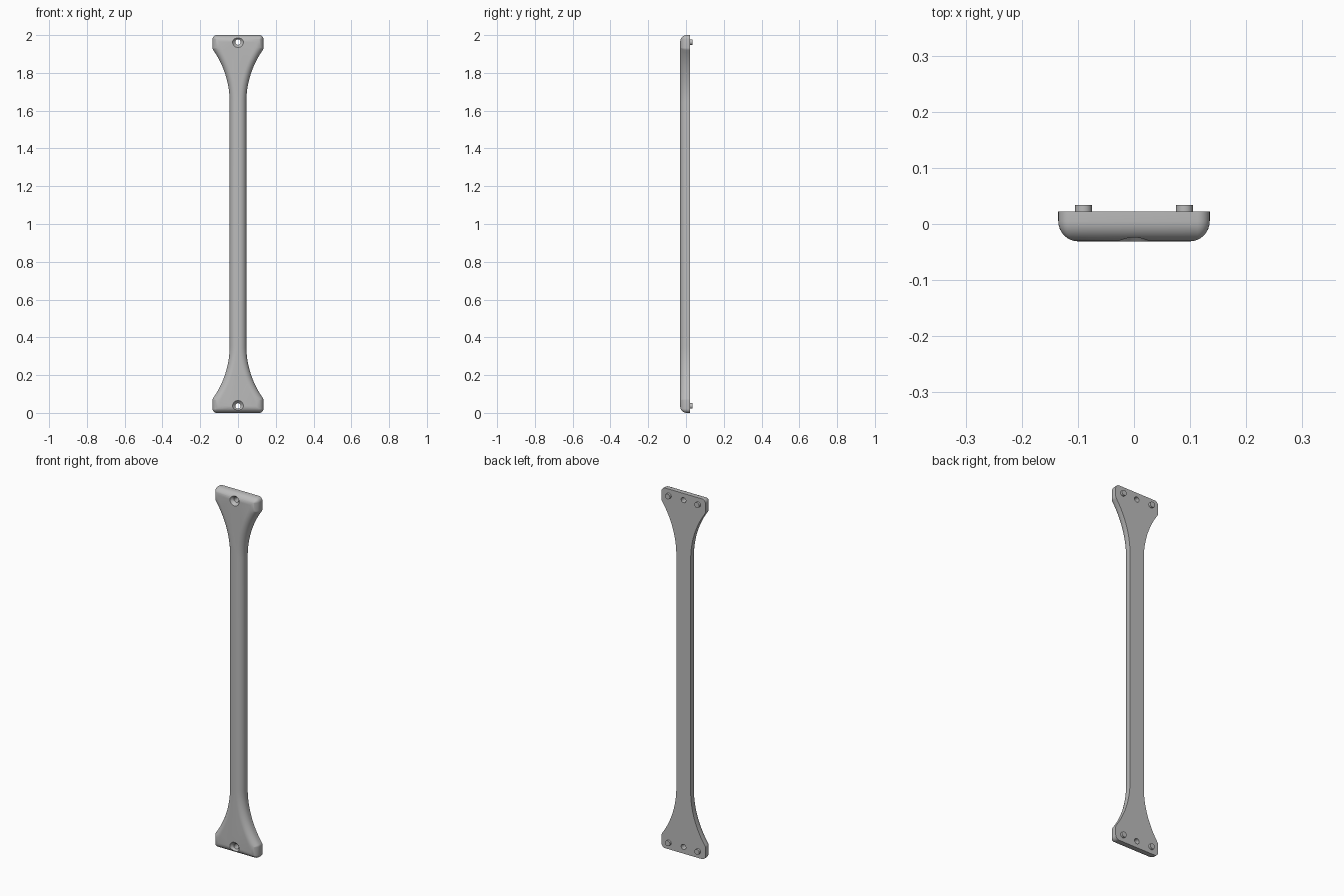
import bpy, bmesh, math
from mathutils import Matrix

if "Cube" in bpy.data.objects:
    bpy.data.objects.remove(bpy.data.objects["Cube"])

# Main dimensions
HALF_W, SHAFT_W, FLARE_R = 0.135, 0.044, 0.48
FLARE_Z, CORNER = 0.355, 0.022
FRONT, BACK, ROUND = -0.031, 0.022, 0.036
HOLE_Z, PEG_X = 0.037, 0.09

grey = bpy.data.materials.new("satin grey")
grey.use_nodes = True
grey.diffuse_color = (0.5, 0.5, 0.5, 1)
grey.node_tree.nodes["Principled BSDF"].inputs["Base Color"].default_value = grey.diffuse_color


def arc(cx, cz, r, start, end, steps):
    angles = [start + (end - start) * i / steps for i in range(steps + 1)]
    return [(cx + r * math.cos(a), cz + r * math.sin(a)) for a in angles]


def outline(inset):
    """Whole outline moved inwards: rounded foot, hollow flare, shaft, mirrored."""
    r = max(CORNER - inset, 0)
    cx = HALF_W - inset - r
    points = arc(cx, inset + r, r, -math.pi / 2, 0, 6)
    flare_x = SHAFT_W + FLARE_R
    reach = FLARE_R + inset
    bend = math.acos((flare_x - cx) / (reach + r))
    shoulder_z = FLARE_Z - (reach + r) * math.sin(bend)
    points += arc(cx, shoulder_z, r, 0, bend, 5)
    points += arc(flare_x, FLARE_Z, reach, math.pi + bend, math.pi, 18)
    side = points + [(x, 2 - z) for x, z in reversed(points)]
    return side + [(-x, z) for x, z in reversed(side)]


def finish(bm, name):
    mesh = bpy.data.meshes.new(name)
    bm.to_mesh(mesh)
    bm.free()
    obj = bpy.data.objects.new(name, mesh)
    bpy.context.collection.objects.link(obj)
    mesh.materials.append(grey)
    return obj


def turned(bm, x, z, y0, y1, r0, r1):
    """Round solid along y, from radius r0 at y0 to r1 at y1."""
    place = Matrix.Translation((x, (y0 + y1) / 2, z)) @ Matrix.Rotation(-math.pi / 2, 4, 'X')
    bmesh.ops.create_cone(bm, cap_ends=True, segments=32, radius1=r0, radius2=r1,
                          depth=y1 - y0, matrix=place)


def smooth(obj):
    bpy.ops.object.select_all(action='DESELECT')
    obj.select_set(True)
    bpy.context.view_layer.objects.active = obj
    bpy.ops.object.shade_smooth_by_angle(angle=math.radians(35))


# Handle body: flat back, straight edge, rounded front
bm = bmesh.new()
layers = [(0, BACK)]
for i in range(9):
    a = i / 8 * math.pi / 2
    layers.append((ROUND * (1 - math.cos(a)), FRONT + ROUND * (1 - math.sin(a))))
rings = [[bm.verts.new((x, y, z)) for x, z in outline(d)] for d, y in layers]
for a, b in zip(rings, rings[1:]):
    for i in range(len(a)):
        j = (i + 1) % len(a)
        bm.faces.new((a[i], a[j], b[j], b[i]))
bm.faces.new(rings[0])
bm.faces.new(rings[-1])
bmesh.ops.remove_doubles(bm, verts=bm.verts, dist=0.00001)
bmesh.ops.recalc_face_normals(bm, faces=bm.faces)
body = finish(bm, "handle_body")

# Countersunk screw holes
for part, y0, y1, r0, r1 in (("countersink", FRONT - 0.01, FRONT + 0.016, 0.038, 0.014),
                             ("screw_hole", FRONT - 0.02, BACK + 0.02, 0.0145, 0.0145)):
    bm = bmesh.new()
    for z in (HOLE_Z, 2 - HOLE_Z):
        turned(bm, 0, z, y0, y1, r0, r1)
    cutter = finish(bm, part + "_cutter")
    cutter.hide_render = True
    cut = body.modifiers.new(part, 'BOOLEAN')
    cut.operation, cut.solver, cut.object = 'DIFFERENCE', 'EXACT', cutter
    bpy.context.view_layer.objects.active = body
    bpy.ops.object.modifier_apply(modifier=cut.name)
    bpy.data.objects.remove(cutter)
smooth(body)

# Locating pegs on the back
for x, side in ((PEG_X, "left"), (-PEG_X, "right")):
    for z, level in ((HOLE_Z, "lower"), (2 - HOLE_Z, "upper")):
        bm = bmesh.new()
        turned(bm, x, z, BACK - 0.004, 0.034, 0.015, 0.015)
        smooth(finish(bm, f"{level}_{side}_peg"))
